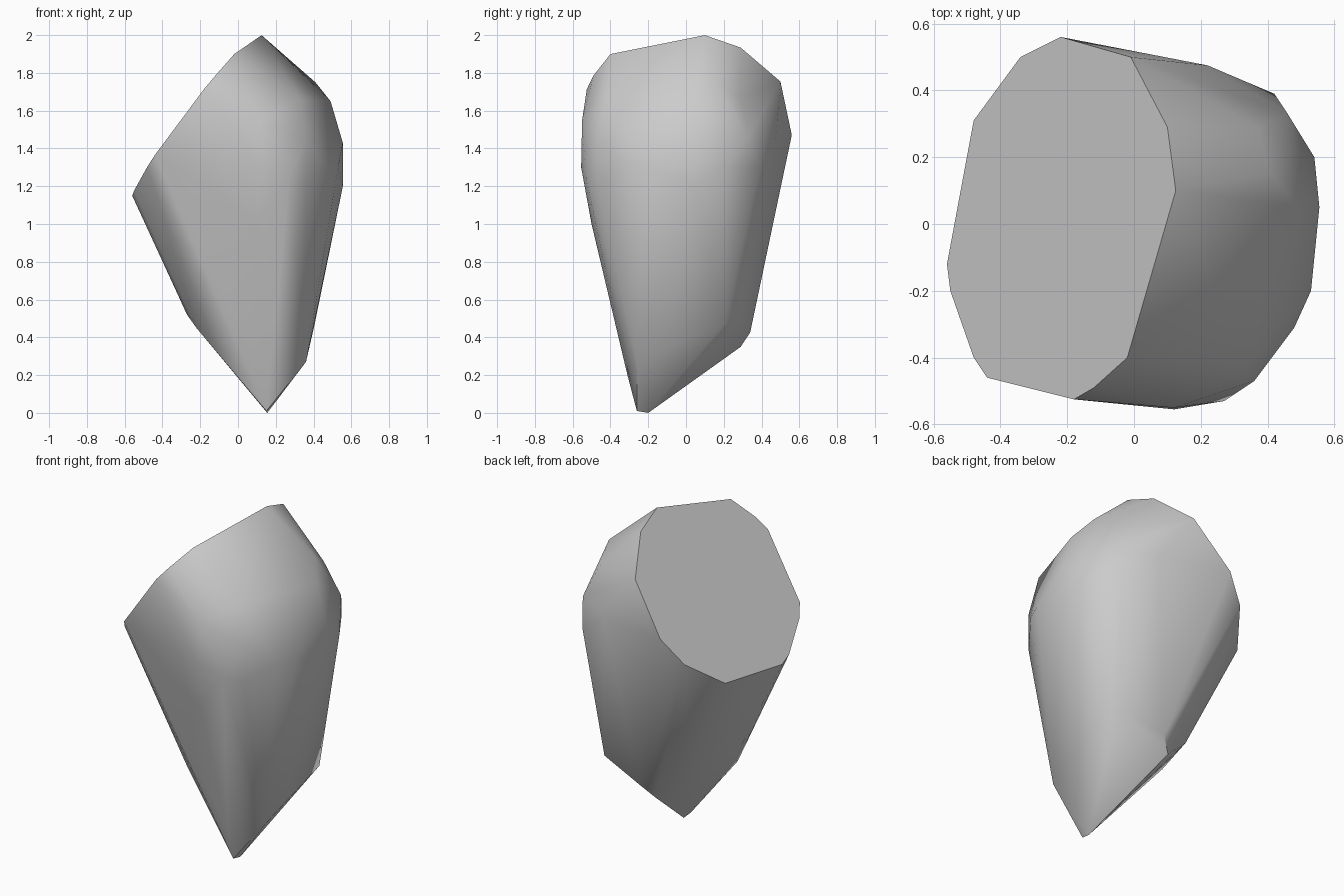
import bpy
import bmesh
from math import radians

default_cube = bpy.data.objects.get("Cube")
if default_cube:
    bpy.data.objects.remove(default_cube, do_unlink=True)


def cap_height(x, y):
    """Slanted flat break across the top of the stone."""
    return 1.855 + 1.297 * x - 0.176 * y


def base_height(x, y):
    """Slanted flat break on the underside, rising toward the back."""
    return 0.475 * (x - 0.155) + 0.865 * (y + 0.2)


def on_plane(rim, height):
    """Lift a rim given in hundredths onto a sloping plane."""
    return [(x / 100, y / 100, height(x / 100, y / 100)) for x, y in rim]


# Outlines of the two flat breaks, in hundredths of a unit
cap_rim = [(-22, 56), (-1, 50), (10, 29), (12.5, 10), (-2, -40), (-12, -49),
           (-18, -52.5), (-44, -46), (-48, -40), (-55, -20), (-56, -12),
           (-48, 31), (-34, 50)]
base_rim = [(15.5, -20), (40.5, 20), (35, 28), (7, 34), (0, 29)]

# Rounded shoulder, belly and tapering foot, in hundredths of a unit
shoulder = [(41, 15, 175), (37, 29, 166), (49, 5, 165), (33, -42, 166),
            (12, -55, 155)]
belly = [(42, 39, 130), (46, 33, 146), (22, 47.5, 145), (54, 20, 130),
         (55.5, 5, 143), (55.5, 5, 120), (53, -20, 130), (48, -31, 130),
         (36, -47, 144), (36, -47, 121), (27, -53, 125), (12, -55.5, 130)]
foot = [(15, -26, 1), (15, -31, 20), (36, -26, 27), (10, -50, 100),
        (-27, -8, 52), (-22, -18, 45), (-16, 25, 50)]

points = on_plane(cap_rim, cap_height) + on_plane(base_rim, base_height)
points += [tuple(c / 100 for c in p) for p in shoulder + belly + foot]

# Wrap the outlines into one solid and merge the coplanar facets
bm = bmesh.new()
for point in points:
    bm.verts.new(point)
bmesh.ops.convex_hull(bm, input=bm.verts[:])
inner = [v for v in bm.verts if not v.link_faces]
bmesh.ops.delete(bm, geom=inner, context='VERTS')
bmesh.ops.dissolve_limit(bm, angle_limit=radians(1.5),
                         verts=bm.verts[:], edges=bm.edges[:])
bmesh.ops.recalc_face_normals(bm, faces=bm.faces[:])
mesh = bpy.data.meshes.new("rock")
bm.to_mesh(mesh)
bm.free()

rock = bpy.data.objects.new("rock", mesh)
bpy.context.collection.objects.link(rock)

# Single stone colour
stone = bpy.data.materials.new("stone_grey")
stone.use_nodes = True
colour = (0.6, 0.6, 0.6, 1.0)
stone.diffuse_color = colour
stone.node_tree.nodes["Principled BSDF"].inputs["Base Color"].default_value = colour
mesh.materials.append(stone)

# Smooth sides, crisp edges around the flat breaks
bpy.ops.object.select_all(action='DESELECT')
rock.select_set(True)
bpy.context.view_layer.objects.active = rock
bpy.ops.object.shade_smooth_by_angle(angle=radians(40))
